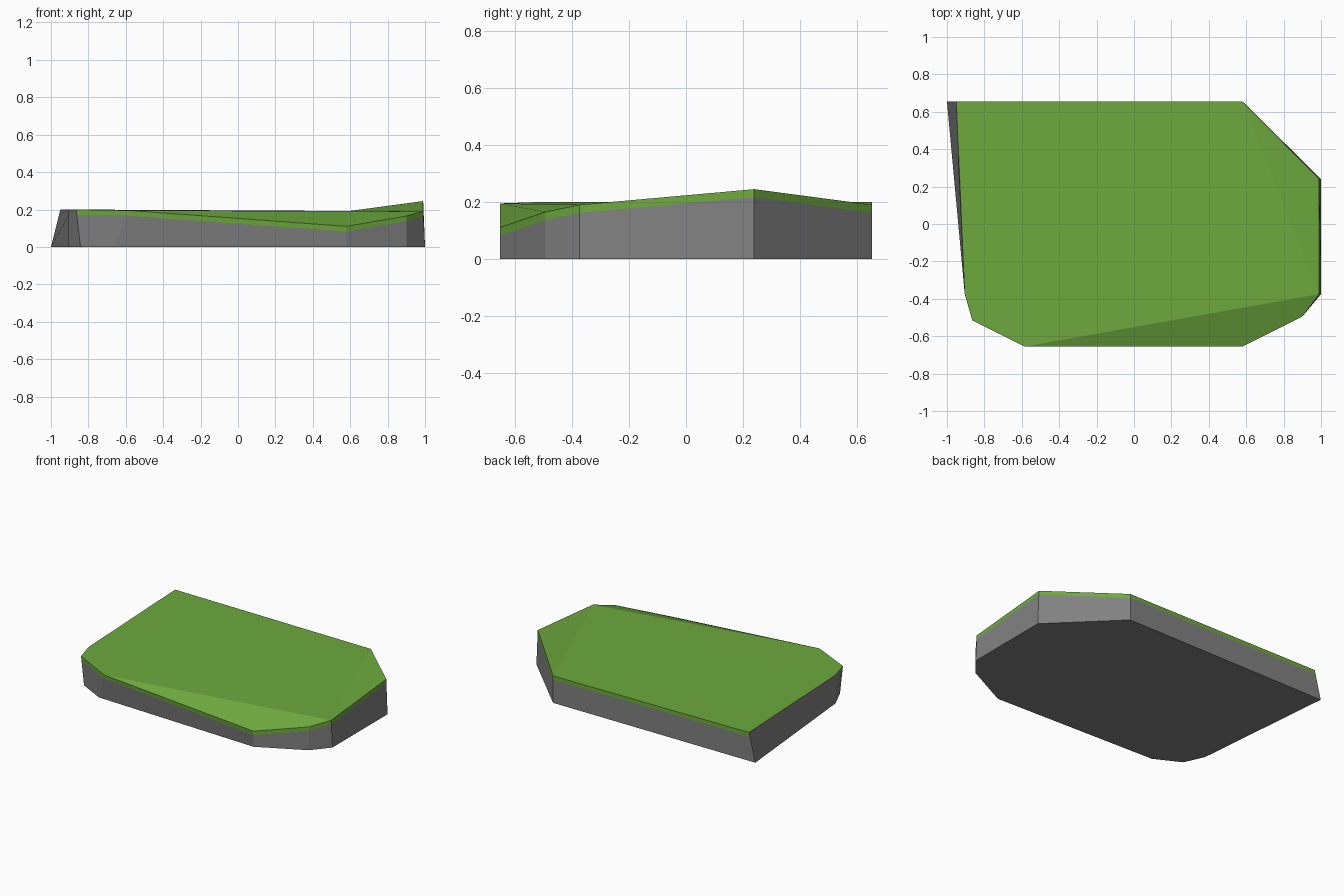
import bpy, bmesh

if "Cube" in bpy.data.objects:
    bpy.data.objects.remove(bpy.data.objects["Cube"])


def material(name, rgb):
    m = bpy.data.materials.new(name)
    m.diffuse_color = (*rgb, 1)
    m.use_nodes = True
    m.node_tree.nodes["Principled BSDF"].inputs["Base Color"].default_value = m.diffuse_color
    return m


# outline corners, counter-clockwise: top x, y, z and base x, y
CORNERS = [
    ((-0.95, 0.655, 0.20), (-1.00, 0.655)),
    ((-0.905, -0.375, 0.20), (-0.905, -0.375)),
    ((-0.865, -0.515, 0.20), (-0.842, -0.515)),
    ((-0.585, -0.655, 0.195), (-0.66, -0.61)),
    ((0.58, -0.655, 0.11), (0.58, -0.655)),
    ((0.90, -0.495, 0.165), (0.90, -0.495)),
    ((0.99, -0.375, 0.19), (1.00, -0.375)),
    ((0.99, 0.24, 0.245), (1.00, 0.24)),
    ((0.58, 0.655, 0.19), (0.58, 0.655)),
]
BAND = 0.028  # depth of the grass edge

bm = bmesh.new()
base, rim, top = [], [], []
for t, b in CORNERS:
    f = BAND / t[2]
    base.append(bm.verts.new((b[0], b[1], 0)))
    rim.append(bm.verts.new((t[0] + (b[0] - t[0]) * f,
                             t[1] + (b[1] - t[1]) * f, t[2] - BAND)))
    top.append(bm.verts.new(t))

# underside and stone walls with a grass band along the top
bm.faces.new(base[::-1])
n = len(CORNERS)
for i in range(n):
    j = (i + 1) % n
    bm.faces.new((base[i], base[j], rim[j], rim[i]))
    edge = bm.faces.new((rim[i], rim[j], top[j], top[i]))
    edge.normal_update()
    # the left-facing walls stay bare stone
    edge.material_index = 0 if edge.normal.x < -0.9 else 1

# grass top: flat field, raised right corner, front shoulder, front slope
for ids in ((0, 1, 6, 8), (6, 7, 8), (1, 2, 3, 6), (3, 4, 5, 6)):
    bm.faces.new([top[i] for i in ids]).material_index = 1

bmesh.ops.recalc_face_normals(bm, faces=bm.faces)
mesh = bpy.data.meshes.new("grass_slab")
bm.to_mesh(mesh)
bm.free()
mesh.materials.append(material("stone grey", (0.22, 0.22, 0.22)))
mesh.materials.append(material("grass green", (0.155, 0.40, 0.048)))
slab = bpy.data.objects.new("grass_slab", mesh)
bpy.context.collection.objects.link(slab)
